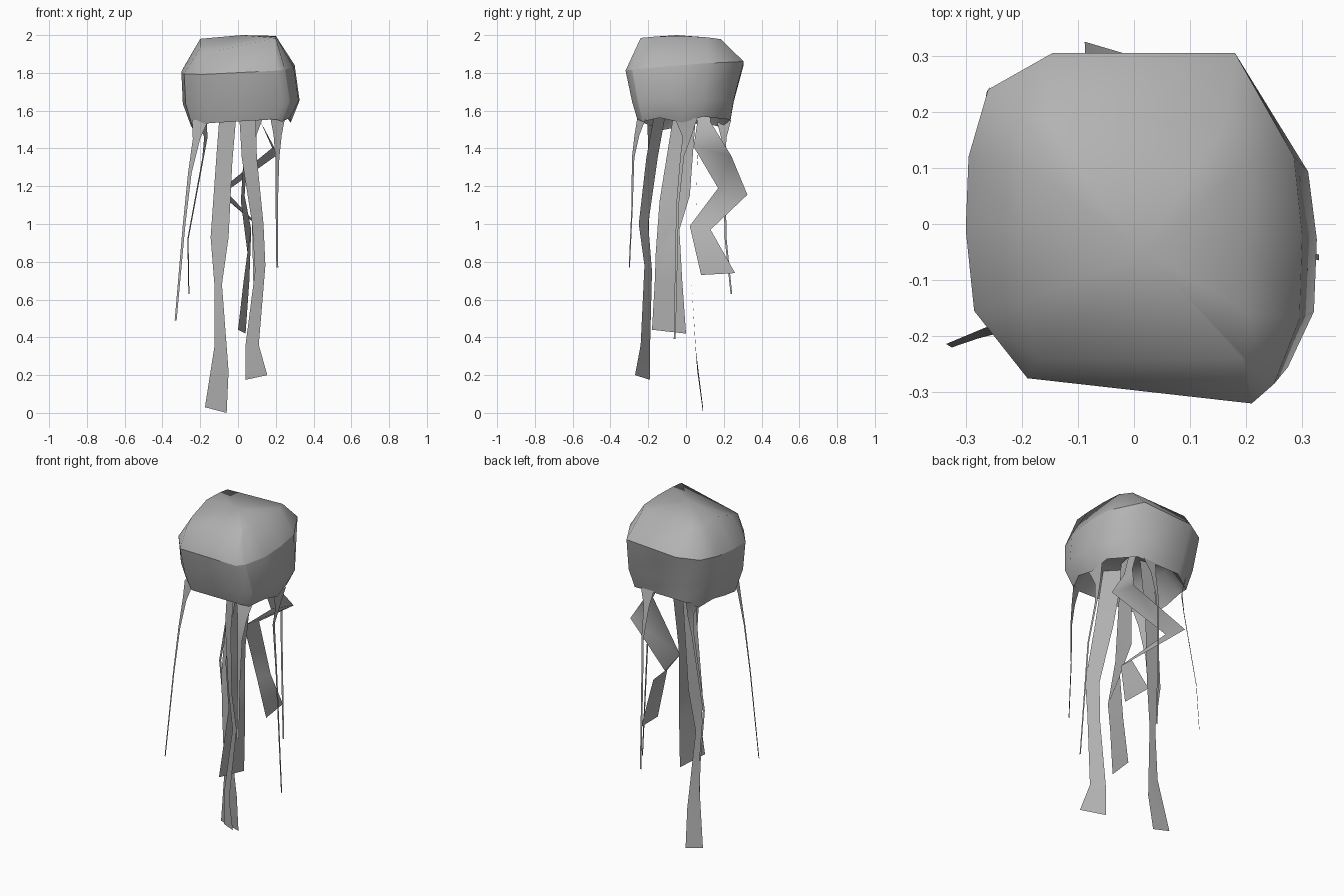
import bpy
import bmesh
from mathutils import Vector

cube = bpy.data.objects.get("Cube")
if cube:
    bpy.data.objects.remove(cube, do_unlink=True)

grey = bpy.data.materials.new("plain_grey")
grey.use_nodes = True
grey.diffuse_color = (0.45, 0.45, 0.45, 1)
grey.node_tree.nodes["Principled BSDF"].inputs["Base Color"].default_value = (0.45, 0.45, 0.45, 1)


def finish(name, bm):
    for face in bm.faces:
        face.smooth = True
    mesh = bpy.data.meshes.new(name)
    bm.to_mesh(mesh)
    bm.free()
    mesh.materials.append(grey)
    obj = bpy.data.objects.new(name, mesh)
    bpy.context.collection.objects.link(obj)
    return obj


# Bell: one outline, scaled and shifted into rings, with a hollow underside
OUTLINE = [(-.19, -.275), (.21, -.32), (.25, -.285), (.295, -.17), (.30, -.02), (.285, .12),
           (.18, .305), (-.145, .305), (-.26, .24), (-.295, .12), (-.30, -.01), (-.285, -.155)]


def crown_height(x, y):
    # Nearly flat, falling away at the right front corner
    return 1.99 + .03 * x - .3 * (y + .05) ** 2 - .33 * max(0, -(x + y) - .2)


# x scale, x shift, y scale, y shift, height rule
RINGS = [
    (.60, .01, .54, -.005, lambda x, y: 1.66),
    (.88, .015, .79, -.005, lambda x, y: 1.55 + .06 * x + .03 * y),
    (1.03, .017, .86, -.01, lambda x, y: 1.645 + .03 * x + .02 * y),
    (1.0, 0, 1.0, 0, lambda x, y: 1.825 + .06 * x + .08 * y),
    (.92, 0, .92, 0, crown_height),
]
BOTTOM, RIM, TOP = 1, 3, 4
TENTACLE_DROPS = {2: .015, 4: .03, 6: .015, 8: .03, 10: .015, 11: .035}


def clamp(value, low, high):
    return max(low, min(high, value))


def make_bell():
    bm = bmesh.new()
    rings = []
    for k, (sx, ox, sy, oy, height) in enumerate(RINGS):
        ring = []
        for i, (px, py) in enumerate(OUTLINE):
            x, y = px * sx + ox, py * sy + oy
            if k == TOP:  # boxier crown
                x, y = clamp(x, -.2, .2), clamp(y, -.24, .185)
            z = height(x, y)
            if k == BOTTOM:  # scalloped hem
                z -= TENTACLE_DROPS.get(i, 0)
            ring.append(bm.verts.new((x, y, z)))
        rings.append(ring)
    n = len(OUTLINE)
    crown = bm.verts.new((.02, -.05, 2.0))
    ceiling = bm.verts.new((.01, 0, 1.70))
    for i in range(n):
        j = (i + 1) % n
        for low, high in zip(rings, rings[1:]):
            bm.faces.new((low[i], low[j], high[j], high[i]))
        bm.faces.new((rings[TOP][i], rings[TOP][j], crown))
        bm.faces.new((rings[0][j], rings[0][i], ceiling))
    # Crisp rim, hem and front corners
    for i in range(n):
        for k in (BOTTOM, RIM):
            bm.edges.get((rings[k][i], rings[k][(i + 1) % n])).smooth = False
    for i in (2, 11):
        for k in (BOTTOM, BOTTOM + 1):
            bm.edges.get((rings[k][i], rings[k + 1][i])).smooth = False
    bmesh.ops.recalc_face_normals(bm, faces=bm.faces)
    return finish("bell", bm)


make_bell()


# Flat strip between two edge paths
def strip(name, left, right):
    bm = bmesh.new()
    a = [bm.verts.new(p) for p in left]
    b = [bm.verts.new(p) for p in right]
    for i in range(len(a) - 1):
        bm.faces.new((a[i + 1], b[i + 1], b[i], a[i]))
    return finish(name, bm)


# Broad hanging arms, rooted inside the hollow
strip("left_front_arm",
      [(0, -.09, 1.68), (.02, -.15, 1.35), (.075, -.20, 1.0), (.09, -.18, .75),
       (.04, -.19, .36), (.04, -.19, .175)],
      [(.09, -.15, 1.68), (.10, -.21, 1.35), (.135, -.25, 1.0), (.145, -.22, .78),
       (.11, -.24, .36), (.155, -.27, .20)])
strip("right_arm",
      [(-.09, .05, 1.68), (-.115, .06, 1.35), (-.145, .05, .93), (-.125, .03, .68),
       (-.125, .05, .35), (-.175, .09, .03)],
      [(0, .05, 1.68), (-.03, .06, 1.33), (-.05, .05, .93), (-.085, .03, .68),
       (-.05, .06, .22), (-.06, .09, 0)])
strip("middle_arm",
      [(.05, -.05, 1.68), (.015, -.14, 1.12), (.05, -.16, .85), (.03, -.165, .70), (0, -.18, .44)],
      [(.07, .06, 1.68), (.035, .02, 1.15), (.07, -.035, .97), (.06, -.02, .70), (.04, 0, .42)])
strip("zigzag_arm",
      [(.08, .05, 1.67), (.12, .06, 1.54), (.19, .04, 1.41), (-.08, .17, 1.19), (.11, .02, .99), (.13, .08, .73)],
      [(.08, .12, 1.67), (.12, .13, 1.54), (.20, .24, 1.36), (-.088, .325, 1.155), (.125, .13, .97), (.115, .26, .74)])


# Thin tentacles: centre path, crosswise direction, width at each point
def strand(name, path, across, widths):
    side = Vector(across).normalized()
    left = [Vector(p) - side * w / 2 for p, w in zip(path, widths)]
    right = [Vector(p) + side * w / 2 for p, w in zip(path, widths)]
    strip(name, left, right)


TAPER = (.09, .035, .015, .012, .010)
strand("left_front_tentacle",
       [(.21, -.235, 1.56), (.21, -.26, 1.47), (.208, -.28, 1.35), (.205, -.285, 1.1), (.208, -.30, .77)],
       (1, .6, 0), (.09, .05, .025, .014, .012))
strand("left_side_tentacle",
       [(.275, 0, 1.56), (.26, .005, 1.46), (.25, -.02, 1.36), (.285, -.045, 1.1), (.33, -.06, .39)],
       (0, 1, 0), (.12, .045, .02, .014, .010))
strand("right_front_tentacle",
       [(-.20, -.18, 1.55), (-.22, -.19, 1.45), (-.255, -.19, 1.27), (-.285, -.20, 1.0), (-.33, -.217, .49)],
       (1, -.6, 0), (.10, .045, .022, .016, .012))
strand("right_back_tentacle",
       [(-.19, .20, 1.55), (-.17, .20, 1.46), (-.185, .20, 1.35), (-.265, .21, .92), (-.26, .24, .63)],
       (.6, 1, 0), TAPER)
strand("back_tentacle",
       [(.09, .235, 1.57), (.08, .26, 1.47), (.08, .295, 1.30), (.08, .30, 1.0), (.09, .30, .51)],
       (1, 0, 0), TAPER)
